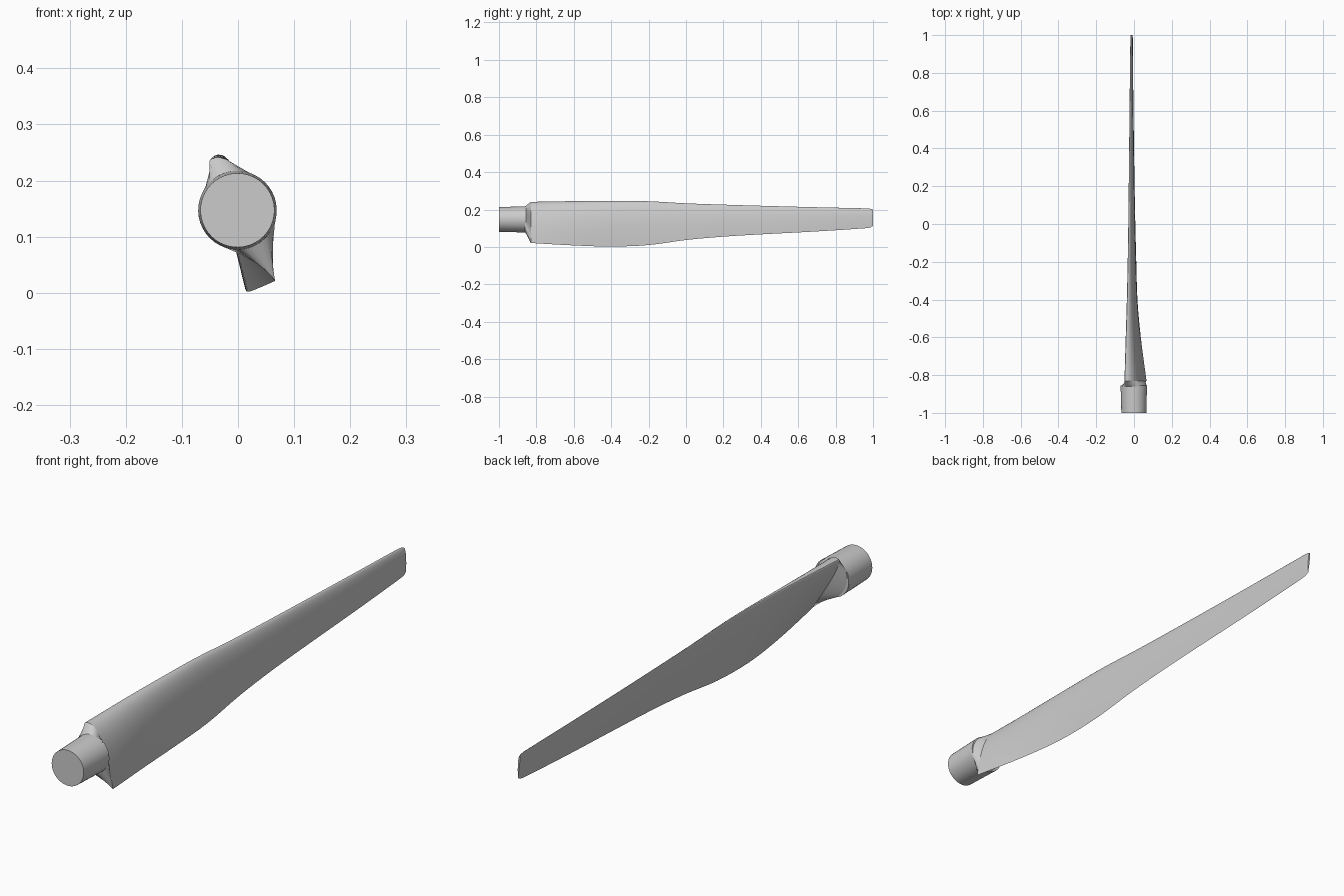
import bpy, bmesh, math
from mathutils import Vector

old = bpy.data.objects.get("Cube")
if old:
    bpy.data.objects.remove(old, do_unlink=True)

grey = bpy.data.materials.new("light grey")
grey.use_nodes = True
colour = (0.6, 0.6, 0.6, 1)
grey.diffuse_color = colour
grey.node_tree.nodes["Principled BSDF"].inputs["Base Color"].default_value = colour

HALF = 20            # points along each side of the aerofoil
COUNT = 2 * HALF     # points in every ring

# Blade stations: y, leading x, leading z, trailing x, trailing z, thickness
STATIONS = [
    (-.83, -.049, .238, .066, .021, .056),
    (-.6, -.042, .244, .036, .008, .046),
    (-.4, -.036, .246, .018, .002, .038),
    (-.2, -.032, .244, .012, .01, .03),
    (0, -.029, .233, .007, .037, .024),
    (.2, -.027, .226, .003, .055, .02),
    (.4, -.025, .22, 0, .067, .016),
    (.7, -.022, .212, -.004, .083, .013),
    (.96, -.019, .206, -.007, .1, .01),
    (.985, -.018, .204, -.007, .104, .009),
    (1, -.017, .199, -.008, .112, .008),
]


def aerofoil(y, lx, lz, tx, tz, thick):
    """Ring from the trailing edge, over the convex side, and back along the flat side."""
    lead, trail = Vector((lx, y, lz)), Vector((tx, y, tz))
    chord = trail - lead
    normal = Vector((-chord.z, 0, chord.x)).normalized()
    ring = []
    for i in range(COUNT):
        a = math.tau * i / COUNT
        u = (1 + math.cos(a)) / 2
        shape = 2.6 * math.sqrt(u) * (1 - u) * (1 - .25 * u)
        side = .78 if i <= HALF else -.22
        ring.append(lead + chord * u + normal * shape * thick * side)
    return ring


def circle(y, radius):
    """Ring that starts at the side of the trailing edge."""
    start = math.atan2(-.217, .115)
    return [Vector((-.001 + radius * math.cos(start + math.tau * i / COUNT), y,
                    .147 + radius * math.sin(start + math.tau * i / COUNT)))
            for i in range(COUNT)]


def smooth_stations(steps=4):
    """Fill in between the stations with a smooth curve."""
    result = []
    for k in range(len(STATIONS) - 1):
        p, q = STATIONS[k], STATIONS[k + 1]
        before, after = STATIONS[max(k - 1, 0)], STATIONS[min(k + 2, len(STATIONS) - 1)]
        width = q[0] - p[0]
        for s in range(steps):
            t = s / steps
            row = [p[0] + width * t]
            for c in range(1, len(p)):
                m0 = (q[c] - before[c]) / (q[0] - before[0]) * width
                m1 = (after[c] - p[c]) / (after[0] - p[0]) * width
                h = t * t * (3 - 2 * t)
                row.append(p[c] * (1 - h) + q[c] * h
                           + m0 * t * (1 - t) ** 2 - m1 * t * t * (1 - t))
            result.append(row)
    return result + [STATIONS[-1]]


def loft(name, rings, cap_start=False, cap_end=False):
    bm = bmesh.new()
    rows = [[bm.verts.new(p) for p in ring] for ring in rings]
    for a, b in zip(rows, rows[1:]):
        for i in range(COUNT):
            j = (i + 1) % COUNT
            bm.faces.new((a[i], a[j], b[j], b[i]))
    if cap_start:
        bm.faces.new(rows[0])
    if cap_end:
        bm.faces.new(rows[-1])
    bmesh.ops.recalc_face_normals(bm, faces=bm.faces)
    mesh = bpy.data.meshes.new(name)
    bm.to_mesh(mesh)
    bm.free()
    mesh.materials.append(grey)
    obj = bpy.data.objects.new(name, mesh)
    bpy.context.collection.objects.link(obj)
    bpy.ops.object.select_all(action="DESELECT")
    obj.select_set(True)
    bpy.context.view_layer.objects.active = obj
    bpy.ops.object.shade_smooth_by_angle(angle=math.radians(35))
    return obj


# Round root stub
loft("root_stub", [circle(-1, .066), circle(-.855, .07)], True, True)

# Short fairing from the round stub to the blade section
loft("root_fairing", [circle(-.86, .07), aerofoil(*STATIONS[0])])

# Twisted, tapering blade
loft("blade", [aerofoil(*row) for row in smooth_stations()], True, True)
